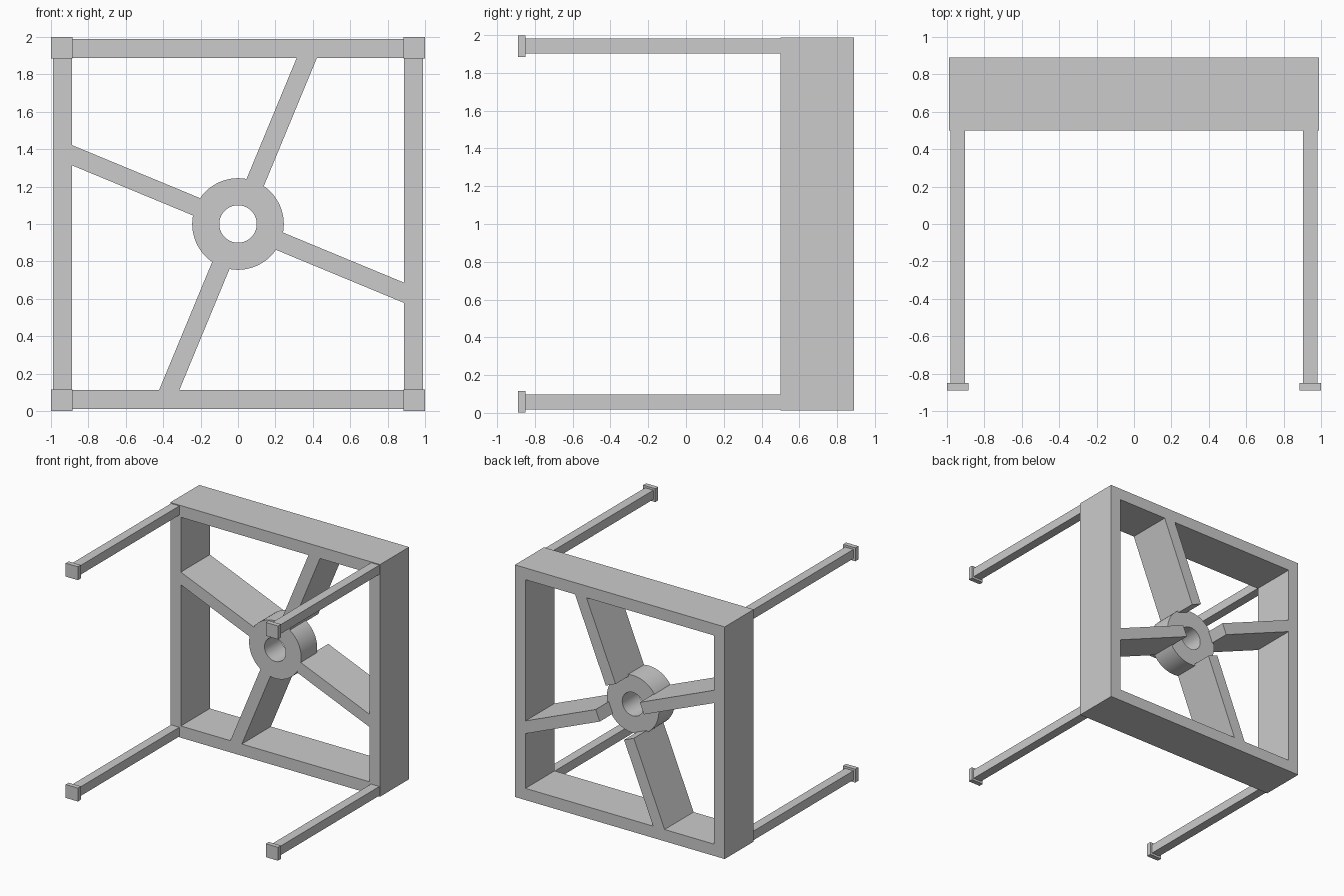
import bpy, bmesh, math
from math import sin, cos, pi, radians

if "Cube" in bpy.data.objects:
    bpy.data.objects.remove(bpy.data.objects["Cube"])

CZ = 1.0                     # height of the hub axis
FRONT, BACK = 0.5, 0.89      # depth range of the frame


def finish(name, bm):
    bmesh.ops.recalc_face_normals(bm, faces=bm.faces)
    mesh = bpy.data.meshes.new(name)
    bm.to_mesh(mesh)
    bm.free()
    obj = bpy.data.objects.new(name, mesh)
    bpy.context.collection.objects.link(obj)
    return obj


def box(name, centre, size):
    bm = bmesh.new()
    bmesh.ops.create_cube(bm, size=1)
    for v in bm.verts:
        v.co = [c + s * p for c, s, p in zip(centre, size, v.co)]
    return finish(name, bm)


def ring(name, n, r_out, r_in, y0, y1, phase=0.0):
    """Hollow n-sided prism along y, centred on the hub axis."""
    bm = bmesh.new()
    section = [(r_out, y0), (r_out, y1), (r_in, y1), (r_in, y0)]
    loops = []
    for r, y in section:
        loops.append([bm.verts.new((r * cos(phase + 2 * pi * i / n), y,
                                    CZ + r * sin(phase + 2 * pi * i / n)))
                      for i in range(n)])
    for k in range(4):
        a, b = loops[k], loops[(k + 1) % 4]
        for i in range(n):
            j = (i + 1) % n
            bm.faces.new((a[i], a[j], b[j], b[i]))
    return finish(name, bm)


def prism(name, points, y0, y1):
    """Extrude an x-z outline along y."""
    bm = bmesh.new()
    face = bm.faces.new([bm.verts.new((x, y0, z)) for x, z in points])
    ext = bmesh.ops.extrude_face_region(bm, geom=[face], use_keep_orig=True)
    for v in ext["geom"]:
        if isinstance(v, bmesh.types.BMVert):
            v.co.y = y1
    return finish(name, bm)


# Square open frame
R2 = math.sqrt(2)
ring("frame", 4, 0.988 * R2, 0.888 * R2, FRONT, BACK, pi / 4)

# Central hub with a through hole, shallower than the frame
hub = ring("hub", 64, 0.245, 0.1, FRONT - 0.001, 0.715)
bpy.context.view_layer.objects.active = hub
hub.select_set(True)
bpy.ops.object.shade_smooth_by_angle(angle=radians(30))

# Four deep spokes, mitred where they meet the frame
tilt, half, inner = radians(22.5), 0.05, 0.225
for k in range(4):
    a = k * pi / 2 - tilt
    outline = []
    for u, v in ((inner, -half),
                 ((0.889 + sin(tilt) * half) / cos(tilt), -half),
                 ((0.889 - sin(tilt) * half) / cos(tilt), half),
                 (inner, half)):
        outline.append((u * cos(a) - v * sin(a), CZ + u * sin(a) + v * cos(a)))
    prism(f"spoke_{k + 1}", outline, FRONT, BACK)

# Four corner rods with square end plates
for sx, side in ((-1, "left"), (1, "right")):
    for sz, level in ((-1, "lower"), (1, "upper")):
        x, z = sx * 0.942, CZ + sz * 0.942
        box(f"rod_{level}_{side}", (x, -0.175, z), (0.078, 1.35, 0.078))
        box(f"end_plate_{level}_{side}", (x, -0.87, z), (0.114, 0.04, 0.114))
